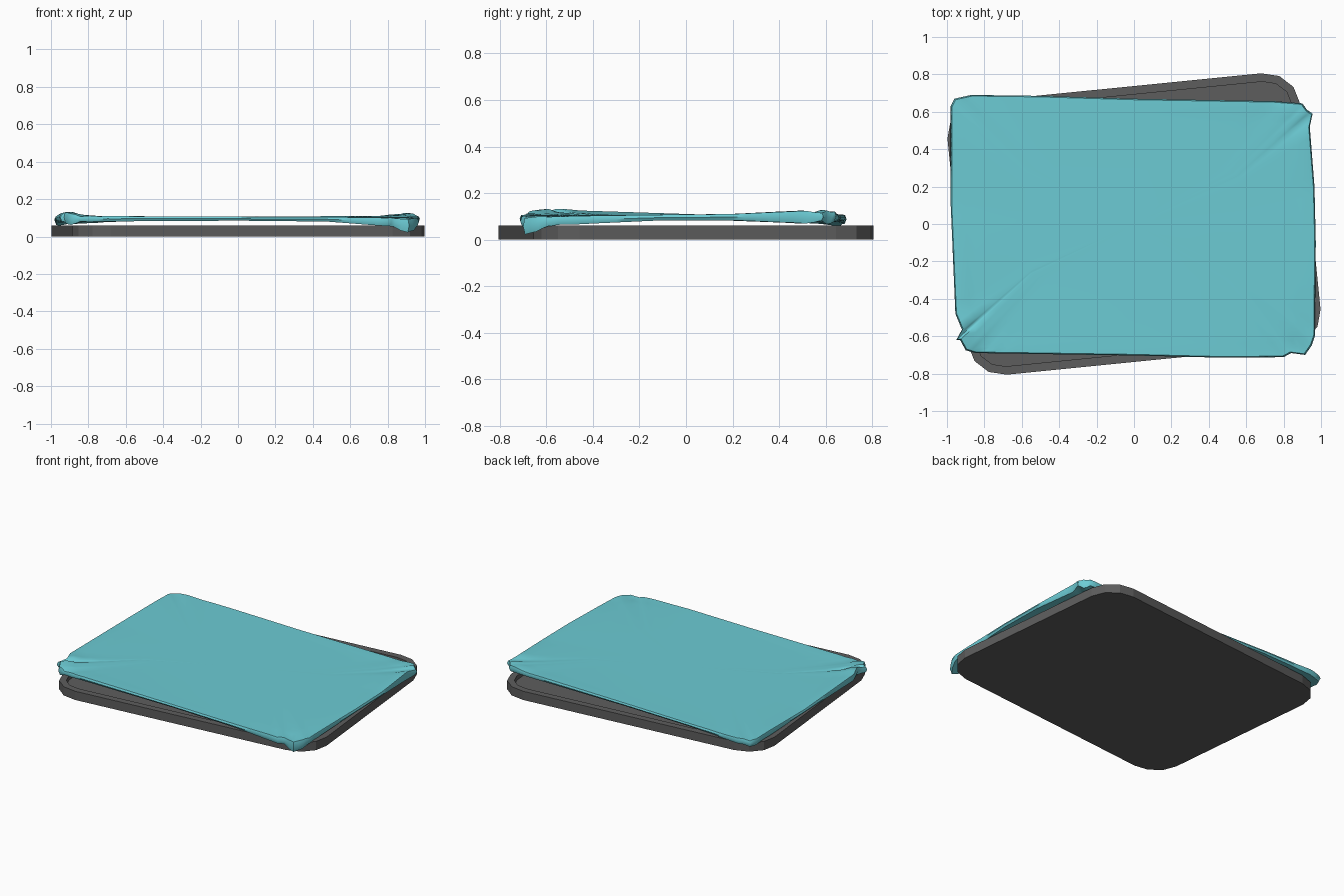
import bpy, bmesh, math, random
from mathutils import Vector

if "Cube" in bpy.data.objects:
    bpy.data.objects.remove(bpy.data.objects["Cube"])

random.seed(4)


def material(name, rgb):
    m = bpy.data.materials.new(name)
    m.diffuse_color = (*rgb, 1)
    m.use_nodes = True
    m.node_tree.nodes["Principled BSDF"].inputs["Base Color"].default_value = m.diffuse_color
    return m


def loft(name, rings, mat, centres=None):
    """Skin a list of equal-length rings; cap both ends with a face or a fan."""
    bm = bmesh.new()
    vs = [[bm.verts.new(p) for p in r] for r in rings]
    n = len(vs[0])
    for a, b in zip(vs, vs[1:]):
        for i in range(n):
            j = (i + 1) % n
            bm.faces.new((a[i], a[j], b[j], b[i]))
    for k, ring in enumerate((vs[0], vs[-1])):
        if centres:
            c = bm.verts.new(centres[k])
            for i in range(n):
                bm.faces.new((ring[i], ring[(i + 1) % n], c))
        else:
            bm.faces.new(ring)
    bmesh.ops.recalc_face_normals(bm, faces=bm.faces)
    me = bpy.data.meshes.new(name)
    bm.to_mesh(me)
    bm.free()
    ob = bpy.data.objects.new(name, me)
    bpy.context.collection.objects.link(ob)
    me.materials.append(mat)
    return ob


# Tray: rounded rectangle, 3 segments per corner, turned a few degrees
def tray_ring(inset, z):
    hx, hy, rx, ry = 0.947 - inset, 0.734 - inset, 0.19 - inset, 0.18 - inset
    t = math.radians(5.7)
    pts = []
    for q, (sx, sy) in enumerate(((1, 1), (-1, 1), (-1, -1), (1, -1))):
        for k in range(4):
            a = math.radians(90 * q + 30 * k)
            u = sx * (hx - rx) + rx * math.cos(a)
            v = sy * (hy - ry) + ry * math.sin(a)
            pts.append((u * math.cos(t) - v * math.sin(t),
                        u * math.sin(t) + v * math.cos(t), z))
    return pts


loft("tray", [tray_ring(0, 0), tray_ring(0, 0.06),
              tray_ring(0.045, 0.06), tray_ring(0.045, 0.03)],
     material("dark_grey", (0.11, 0.11, 0.11)))

# Cloth outline: x, y, upper height, lower height of the hem
HEM = [
    (-.98, .63, .108, .065), (-.96, .67, .105, .06), (-.87, .69, .105, .07),
    (-.5, .685, .106, .085), (0, .67, .106, .085), (.75, .657, .11, .08),
    (.9, .645, .12, .075), (.925, .61, .125, .065), (.955, .59, .115, .08),
    (.94, .52, .125, .07), (.965, .2, .11, .083), (.972, -.1, .107, .083),
    (.967, -.6, .10, .06), (.95, -.65, .095, .035), (.915, -.70, .09, .02),
    (.84, -.69, .10, .05), (.8, -.712, .10, .055), (.48, -.715, .105, .08),
    (0, -.703, .106, .085), (-.85, -.69, .11, .08), (-.90, -.675, .125, .06),
    (-.93, -.62, .13, .075), (-.95, -.62, .12, .08), (-.92, -.565, .134, .08),
    (-.955, -.48, .125, .08), (-.98, .1, .107, .085),
]
edge = []
for i, a in enumerate(HEM):
    b = HEM[(i + 1) % len(HEM)]
    length = math.hypot(b[0] - a[0], b[1] - a[1])
    steps = max(2, round(length / 0.05))
    for k in range(steps):
        f = k / steps
        p = [s + (e - s) * f for s, e in zip(a, b)]
        # crumples get stronger towards the corners
        corner = max(0, abs(p[0]) / 0.98 + abs(p[1]) / 0.7 - 1.6) / 0.4
        p[2] += corner * random.uniform(-.006, .004)
        p[3] += corner * random.uniform(-.005, .005)
        edge.append(p)


def cloth_ring(inset, blend, level, side):
    """Outline moved inwards; height mixes the flat level with the hem height."""
    out = []
    for p in edge:
        out.append((p[0] * (1 - inset / 0.97), p[1] * (1 - inset / 0.7),
                    level + (p[side] - level) * blend))
    return out


mid = [(p[0], p[1], (p[2] + p[3]) / 2) for p in edge]
rings = [cloth_ring(0.4, 0, .105, 2), cloth_ring(0.19, .12, .105, 2),
         cloth_ring(0.12, .35, .105, 2), cloth_ring(0.075, .5, .105, 2),
         cloth_ring(0.035, 1, .105, 2), cloth_ring(0.006, .95, .102, 2),
         mid,
         cloth_ring(0.008, 1, .085, 3), cloth_ring(0.04, .6, .085, 3),
         cloth_ring(0.12, .1, .085, 3)]
cloth = loft("folded_cloth", rings, material("cyan_cloth", (0.15, 0.6, 0.66)),
             [(0, 0, .105), (0, 0, .085)])

# Soft shading on the cloth only
bpy.context.view_layer.objects.active = cloth
cloth.select_set(True)
bpy.ops.object.shade_smooth_by_angle(angle=math.radians(50))
